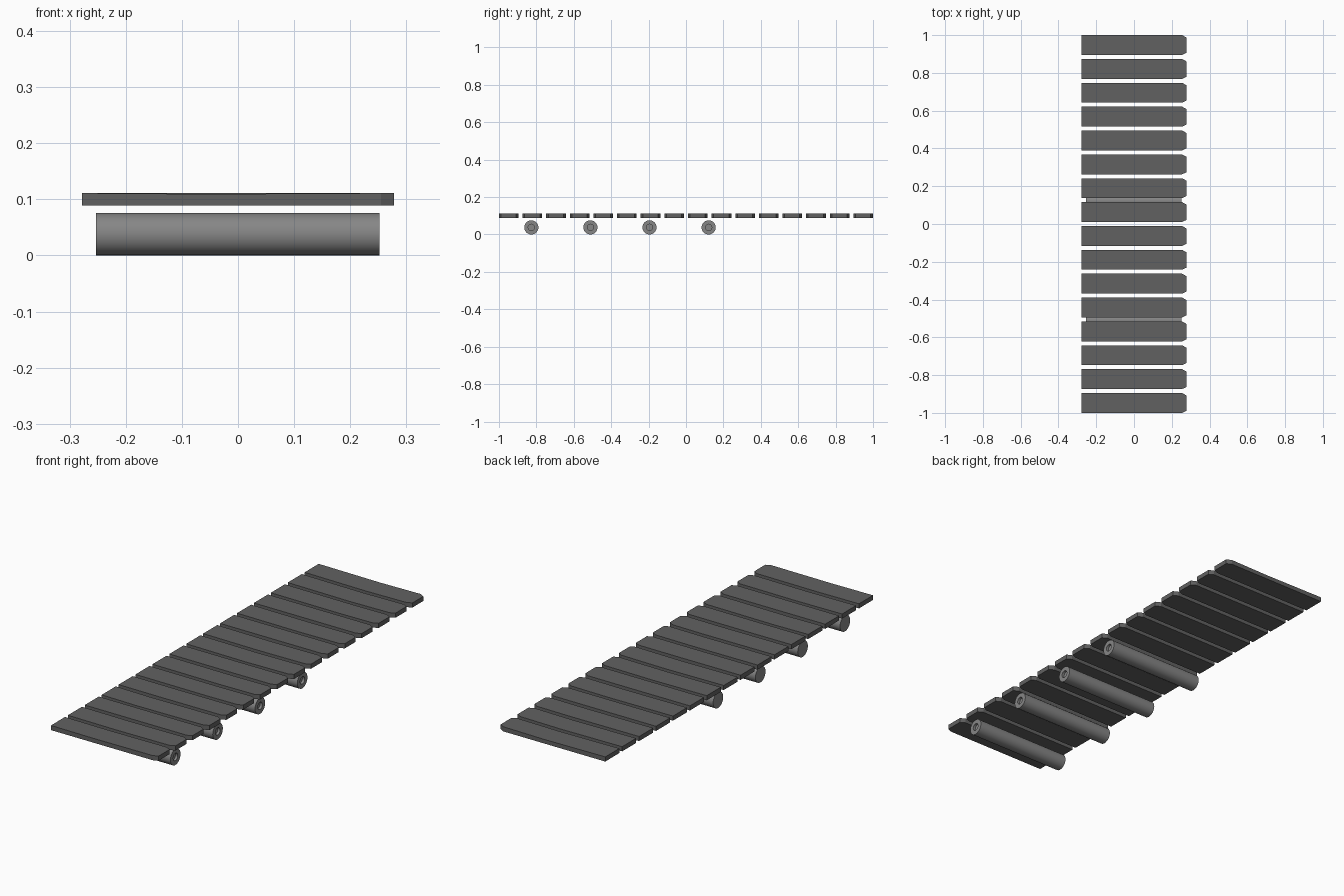
import bpy, bmesh, math, random

if "Cube" in bpy.data.objects:
    bpy.data.objects.remove(bpy.data.objects["Cube"])

random.seed(3)
SLATS, DEPTH = 16, 0.105
X, Z0, Z1 = 0.278, 0.089, 0.111
PITCH = (2 - DEPTH) / (SLATS - 1)


def material(name, grey):
    mat = bpy.data.materials.new(name)
    mat.diffuse_color = (grey, grey, grey, 1)
    mat.use_nodes = True
    mat.node_tree.nodes["Principled BSDF"].inputs["Base Color"].default_value = mat.diffuse_color
    return mat


dark_wood = material("dark_wood", 0.12)
log_wood = material("log_wood", 0.24)


def finish(bm, name, mat):
    bmesh.ops.recalc_face_normals(bm, faces=bm.faces)
    mesh = bpy.data.meshes.new(name)
    bm.to_mesh(mesh)
    bm.free()
    obj = bpy.data.objects.new(name, mesh)
    obj.data.materials.append(mat)
    bpy.context.collection.objects.link(obj)
    return obj


# Plank with clipped corners at the right-hand end and a slightly worn top
def slat(name, y):
    h = DEPTH / 2
    outline = [(-X, -h), (X - 0.023, -h), (X, -h + 0.011),
               (X, h - 0.013), (X - 0.023, h), (-X, h)]
    bm = bmesh.new()
    face = bm.faces.new([bm.verts.new((px, y + py, Z0)) for px, py in outline])
    ext = bmesh.ops.extrude_face_region(bm, geom=[face])
    top = [v for v in ext["geom"] if isinstance(v, bmesh.types.BMVert)]
    bmesh.ops.translate(bm, verts=top, vec=(0, 0, Z1 - Z0))
    # Cut across the middle and dip the top a touch
    cut = bmesh.ops.bisect_plane(bm, geom=bm.verts[:] + bm.edges[:] + bm.faces[:],
                                 plane_co=(random.uniform(-0.1, 0.1), 0, 0),
                                 plane_no=(1, 0, 0))["geom_cut"]
    dip = random.uniform(0, 0.003)
    for v in cut:
        if isinstance(v, bmesh.types.BMVert) and v.co.z > 0.1:
            v.co.z -= dip
    finish(bm, name, dark_wood)


# Round log: lathed profile with a shallow socket in the right-hand end
def log(name, y, r=0.0378, sides=32):
    profile = [(-0.253, 0), (-0.253, r), (0.252, r),
               (0.252, r * 0.45), (0.240, r * 0.45), (0.240, 0)]
    bm = bmesh.new()
    verts = [bm.verts.new((px, y + pr, r)) for px, pr in profile]
    edges = [bm.edges.new(p) for p in zip(verts, verts[1:])]
    bmesh.ops.spin(bm, geom=verts + edges, cent=(0, y, r), axis=(1, 0, 0),
                   angle=math.tau, steps=sides)
    bmesh.ops.remove_doubles(bm, verts=bm.verts, dist=1e-5)
    obj = finish(bm, name, log_wood)
    bpy.ops.object.select_all(action='DESELECT')
    obj.select_set(True)
    bpy.context.view_layer.objects.active = obj
    bpy.ops.object.shade_smooth_by_angle()


for i in range(SLATS):
    slat(f"slat_{i + 1}", -1 + DEPTH / 2 + i * PITCH)

for i in range(4):
    log(f"log_{i + 1}", -0.827 + i * 0.316)
